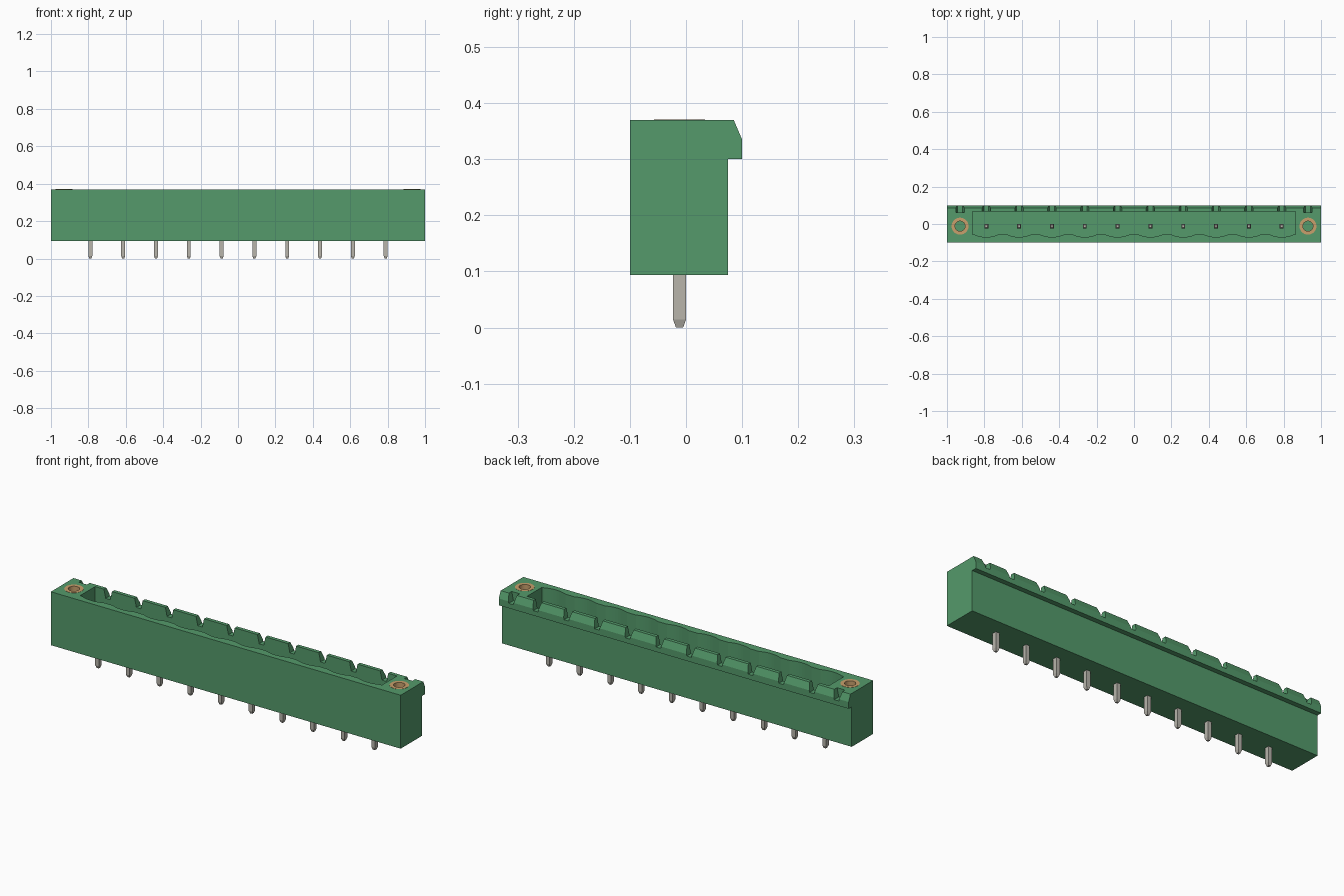
import bpy, bmesh, math

cube = bpy.data.objects.get("Cube")
if cube:
    bpy.data.objects.remove(cube, do_unlink=True)


def material(name, color, metallic=0.0):
    m = bpy.data.materials.new(name)
    m.use_nodes = True
    m.diffuse_color = (*color, 1)
    bsdf = next(n for n in m.node_tree.nodes if n.type == 'BSDF_PRINCIPLED')
    bsdf.inputs["Base Color"].default_value = (*color, 1)
    bsdf.inputs["Roughness"].default_value = 0.5
    return m


GREEN = material("green plastic", (0.089, 0.323, 0.147))
BRASS = material("brass", (0.58, 0.35, 0.15))
METAL = material("tinned metal", (0.48, 0.46, 0.41))

PITCH = 0.1755
PIN_X = [(i - 4.5) * PITCH for i in range(10)]
SCREW_X = (-0.93, 0.93)
PIN_Y = -0.0115
TOP, BASE = 0.37, 0.094


def loft(bm, rings, close=False):
    """Skin a stack of equal point rings; cap the ends or close the loop."""
    vs = [[bm.verts.new(p) for p in ring] for ring in rings]
    n = len(vs[0])
    pairs = list(zip(vs, vs[1:])) + ([(vs[-1], vs[0])] if close else [])
    for a, b in pairs:
        for i in range(n):
            j = (i + 1) % n
            bm.faces.new((a[i], a[j], b[j], b[i]))
    if not close:
        bm.faces.new(vs[0][::-1])
        bm.faces.new(vs[-1])


def finish(bm, name, mat):
    bmesh.ops.recalc_face_normals(bm, faces=bm.faces)
    me = bpy.data.meshes.new(name)
    bm.to_mesh(me)
    bm.free()
    me.materials.append(mat)
    ob = bpy.data.objects.new(name, me)
    bpy.context.collection.objects.link(ob)
    return ob


def circle(x, y, z, r, n=32):
    return [(x + r * math.cos(math.tau * k / n), y + r * math.sin(math.tau * k / n), z)
            for k in range(n)]


def cut(target, cutter):
    cutter.hide_render = True
    mod = target.modifiers.new("cut", 'BOOLEAN')
    mod.operation, mod.solver, mod.object = 'DIFFERENCE', 'EXACT', cutter
    bpy.context.view_layer.objects.active = target
    bpy.ops.object.modifier_apply(modifier=mod.name)
    bpy.data.objects.remove(cutter, do_unlink=True)


# Housing: side profile with an overhanging chamfered lip
profile = [(-0.10, BASE), (0.075, BASE), (0.075, 0.30), (0.10, 0.30),
           (0.10, 0.335), (0.085, TOP), (-0.10, TOP)]
bm = bmesh.new()
loft(bm, [[(x, y, z) for y, z in profile] for x in (-1, 1)])
housing = finish(bm, "housing", GREEN)

# Plug cavity with a shallow scallop in the front wall at each pin
outline = [(0.863, 0.066), (-0.863, 0.066), (-0.863, -0.057)]
for x in PIN_X:
    for k in range(9):
        t = -1 + k / 4
        outline.append((x + 0.062 * t, -0.057 - 0.013 * (1 - t * t)))
outline.append((0.863, -0.057))
bm = bmesh.new()
loft(bm, [[(x, y, z) for x, y in outline] for z in (0.145, TOP + 0.05)])
cut(housing, finish(bm, "cavity_cutter", GREEN))

# Tapered coding notches through the back wall and lip
bm = bmesh.new()
for x in PIN_X + list(SCREW_X):
    notch = [(x - 0.013, 0.325), (x + 0.013, 0.325), (x + 0.023, TOP),
             (x + 0.023, TOP + 0.03), (x - 0.023, TOP + 0.03), (x - 0.023, TOP)]
    loft(bm, [[(px, y, pz) for px, pz in notch] for y in (0.062, 0.12)])
cut(housing, finish(bm, "notch_cutter", GREEN))

# Screw holes
bm = bmesh.new()
for x in SCREW_X:
    loft(bm, [circle(x, PIN_Y, z, 0.045) for z in (0.17, TOP + 0.05)])
cut(housing, finish(bm, "screw_hole_cutter", GREEN))

# Brass threaded inserts at both ends
for x, side in zip(SCREW_X, ("right", "left")):
    bm = bmesh.new()
    loft(bm, [circle(x, PIN_Y, z, r) for r, z in
              ((0.0455, 0.165), (0.0455, TOP + 0.001), (0.027, TOP + 0.001), (0.027, 0.165))],
         close=True)
    insert = finish(bm, side + "_screw_insert", BRASS)
    bpy.ops.object.select_all(action='DESELECT')
    insert.select_set(True)
    bpy.context.view_layer.objects.active = insert
    bpy.ops.object.shade_smooth_by_angle(angle=math.radians(30))

# Contact pins: square bars with tapered tips
for n, x in enumerate(PIN_X):
    bm = bmesh.new()
    rings = []
    for z, s in ((0, 0.55), (0.014, 1), (0.305, 1), (0.32, 0.6)):
        hx, hy = 0.0105 * s, 0.0115 * s
        rings.append([(x - hx, PIN_Y - hy, z), (x + hx, PIN_Y - hy, z),
                      (x + hx, PIN_Y + hy, z), (x - hx, PIN_Y + hy, z)])
    loft(bm, rings)
    finish(bm, f"contact_pin_{n + 1}", METAL)
